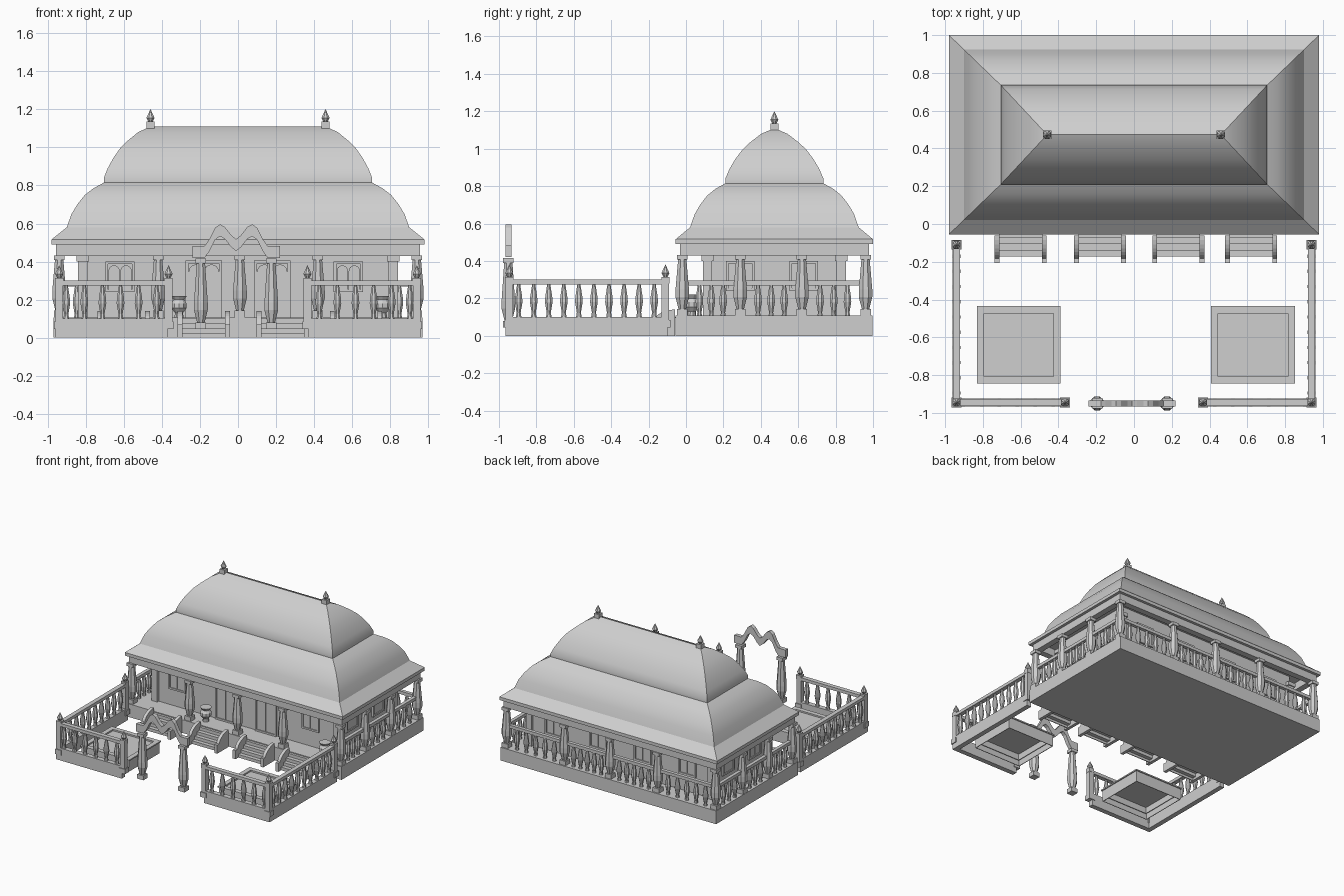
import bpy, bmesh, math
from mathutils import Matrix, Vector

cube = bpy.data.objects.get("Cube")
if cube:
    bpy.data.objects.remove(cube, do_unlink=True)

stone = bpy.data.materials.new("light_grey_stone")
stone.use_nodes = True
GREY = (0.62, 0.62, 0.62, 1)
stone.diffuse_color = GREY
stone.node_tree.nodes["Principled BSDF"].inputs["Base Color"].default_value = GREY

CY = 0.4725          # centre of the house in depth
SIDES = (-1, 1)


class Part:
    """Collects boxes, turned shapes and plates into one named object."""

    def __init__(self, name):
        self.name, self.bm = name, bmesh.new()

    def box(self, x0, x1, y0, y1, z0, z1):
        size = Vector((x1 - x0, y1 - y0, z1 - z0))
        mid = Vector((x0 + x1, y0 + y1, z0 + z1)) / 2
        bmesh.ops.create_cube(self.bm, size=1, matrix=Matrix.Translation(mid) @ Matrix.Diagonal(size).to_4x4())

    def block(self, x, y, half, z0, z1):
        self.box(x - half, x + half, y - half, y + half, z0, z1)

    def ring(self, x, y, hx, hy, w, z0, z1):
        for s in SIDES:
            cx, cy = x + s * (hx - w / 2), y + s * (hy - w / 2)
            self.box(cx - w / 2, cx + w / 2, y - hy, y + hy, z0, z1)
            self.box(x - hx + w, x + hx - w, cy - w / 2, cy + w / 2, z0, z1)

    def turned(self, x, y, profile, sides):
        rings = []
        for r, z in profile:
            angles = [2 * math.pi * (i + 0.5) / sides for i in range(sides)]
            rings.append([self.bm.verts.new((x + r * math.cos(a), y + r * math.sin(a), z)) for a in angles])
        self.bridge(rings)

    def bridge(self, rings):
        n = len(rings[0])
        for a, b in zip(rings, rings[1:]):
            for i in range(n):
                j = (i + 1) % n
                self.bm.faces.new((a[i], a[j], b[j], b[i]))
        self.bm.faces.new(rings[0][::-1])
        self.bm.faces.new(rings[-1])

    def prism(self, outline, offset):
        a = [self.bm.verts.new(p) for p in outline]
        b = [self.bm.verts.new(Vector(p) + Vector(offset)) for p in outline]
        self.bridge([a, b])

    def finish(self, smooth=None):
        bmesh.ops.recalc_face_normals(self.bm, faces=self.bm.faces)
        mesh = bpy.data.meshes.new(self.name)
        self.bm.to_mesh(mesh)
        self.bm.free()
        mesh.materials.append(stone)
        ob = bpy.data.objects.new(self.name, mesh)
        bpy.context.collection.objects.link(ob)
        if smooth:
            bpy.ops.object.select_all(action='DESELECT')
            ob.select_set(True)
            bpy.context.view_layer.objects.active = ob
            bpy.ops.object.shade_smooth_by_angle(angle=math.radians(smooth))


def column(part, x, y, z0, z1):
    part.block(x, y, 0.028, z0, z0 + 0.035)
    part.turned(x, y, [(0.02, z0 + 0.03), (0.039, z0 + 0.1), (0.039, z0 + 0.14), (0.024, z1 - 0.025)], 8)
    part.block(x, y, 0.028, z1 - 0.025, z1)


def finial(part, x, y, z):
    part.block(x, y, 0.022, z, z + 0.035)
    part.turned(x, y, [(0.012, z + 0.035), (0.023, z + 0.055), (0.001, z + 0.1)], 8)


def baluster(part, x, y):
    part.turned(x, y, [(0.016, 0.1), (0.012, 0.125), (0.022, 0.18), (0.02, 0.21), (0.009, 0.275)], 8)


def spread(a, b, n):
    return [a + (b - a) * (i + 0.5) / n for i in range(n)]


# Plinth
plinth = Part("plinth")
plinth.box(-0.97, 0.97, -0.055, 0.998, 0, 0.107)
plinth.finish()

# Hall with corner pilasters
hall = Part("hall_walls")
hall.box(-0.815, 0.815, 0.11, 0.835, 0.1, 0.49)
for s in SIDES:
    for y in (0.115, 0.83):
        hall.block(s * 0.815, y, 0.025, 0.1, 0.4)
        hall.block(s * 0.815, y, 0.033, 0.4, 0.43)
hall.finish()


# Openings: frame strips with arched panels, on any of the four walls
def opening(part, centre, along, out, half, z0, z1):
    c, u, n = Vector(centre), Vector(along), Vector(out)
    up = Vector((0, 0, 1))
    t = 0.014
    for a, b, lo, hi in ((-half, -half + t, z0, z1), (half - t, half, z0, z1),
                         (-half, half, z1 - t, z1), (-half, half, z0, z0 + t)):
        part.prism([c + u * p + up * q for p, q in ((a, lo), (b, lo), (b, hi), (a, hi))], n * 0.015)
    r = (half - t) / 2 - 0.002
    for s in SIDES:
        mid = c + u * s * (half - t) / 2
        arch = [mid + u * r * math.cos(k * math.pi / 8) + up * (z1 - 0.02 - r + r * math.sin(k * math.pi / 8))
                for k in range(9)]
        part.prism([mid - u * r + up * z0, mid + u * r + up * z0] + arch, n * 0.008)


windows, doors = Part("windows"), Part("doors")
for s in SIDES:
    opening(doors, (s * 0.18, 0.11, 0), (1, 0, 0), (0, -1, 0), 0.095, 0.107, 0.405)
    for y in (0.29, 0.63):
        opening(windows, (s * 0.815, y, 0), (0, 1, 0), (s, 0, 0), 0.077, 0.24, 0.4)
    opening(windows, (s * 0.6 - 0.02, 0.11, 0), (1, 0, 0), (0, -1, 0), 0.077, 0.24, 0.4)
    for x in (0.2, 0.6):
        opening(windows, (s * x, 0.835, 0), (1, 0, 0), (0, 1, 0), 0.077, 0.24, 0.4)
windows.finish()
doors.finish()

# Veranda columns
XS = (-0.94, -0.42, 0.01, 0.42, 0.94)
YS = (-0.02, 0.29, 0.62, 0.96)
columns = Part("veranda_columns")
for x in XS:
    for y in (YS[0], YS[-1]):
        column(columns, x, y, 0.107, 0.432)
for s in SIDES:
    for y in YS[1:-1]:
        column(columns, s * 0.94, y, 0.107, 0.432)
columns.finish()

# Veranda railing on the sides and back
railing = Part("veranda_railing")
for s in SIDES:
    railing.box(s * 0.94 - 0.014, s * 0.94 + 0.014, YS[0], YS[-1], 0.27, 0.295)
    for a, b in zip(YS, YS[1:]):
        for y in spread(a + 0.06, b - 0.06, 3):
            baluster(railing, s * 0.94, y)
railing.box(XS[0], XS[-1], YS[-1] - 0.014, YS[-1] + 0.014, 0.27, 0.295)
for a, b in zip(XS, XS[1:]):
    for x in spread(a + 0.05, b - 0.05, 5):
        baluster(railing, x, YS[-1])
railing.finish()

# Beam ring and eave slab
eaves = Part("eaves")
eaves.ring(0, CY, 0.957, 0.505, 0.05, 0.43, 0.492)
eaves.box(-0.98, 0.98, CY - 0.5275, CY + 0.5275, 0.49, 0.516)
eaves.finish()

# Two-tier domed hip roof: (inset from the eave, height)
ROOF = [(0, 0.516), (0.08, 0.58), (0.105, 0.65), (0.135, 0.7), (0.175, 0.75), (0.22, 0.785), (0.275, 0.815),
        (0.275, 0.84), (0.295, 0.89), (0.325, 0.945), (0.36, 0.995), (0.4, 1.035), (0.455, 1.08), (0.52, 1.11)]
roof = Part("roof")
loops = []
for inset, z in ROOF[:-1]:
    hx = 0.98 - inset
    hy = min(0.5275 - 0.964 * inset, 1.071 * (0.52 - inset))
    loops.append([roof.bm.verts.new((sx * hx, CY + sy * hy, z))
                  for sx, sy in ((-1, -1), (1, -1), (1, 1), (-1, 1))])
roof.bridge(loops)
roof.bm.faces.ensure_lookup_table()
roof.bm.faces.remove(roof.bm.faces[-1])
west, east = [roof.bm.verts.new((s * 0.46, CY, ROOF[-1][1])) for s in SIDES]
a, b, c, d = loops[-1]
for f in ((a, b, east, west), (b, c, east), (c, d, west, east), (d, a, west)):
    roof.bm.faces.new(f)
roof.finish(smooth=28)

finials = Part("roof_finials")
for s in SIDES:
    finial(finials, s * 0.46, CY, 1.1)
finials.finish()

# Four stair flights: thin treads and risers between curved cheeks
stairs = Part("stairs")
for x in (-0.6, -0.18, 0.235, 0.62):
    for i in range(4):
        top, front = 0.1 - 0.025 * i, -0.075 - 0.032 * i
        stairs.box(x - 0.115, x + 0.115, front, front + 0.038, top - 0.006, top)
        stairs.box(x - 0.115, x + 0.115, front, front + 0.006, top - 0.025, top)
    for s in SIDES:
        curve = [(x + s * 0.125 - 0.0125, -0.06 - 0.125 * math.sin(t), 0.05 + 0.09 * math.cos(t))
                 for t in (k * math.pi / 16 for k in range(9))]
        stairs.prism([(curve[0][0], -0.06, 0)] + curve + [(curve[0][0], -0.185, 0)], (0.025, 0, 0))
        stairs.box(x + s * 0.125 - 0.0125, x + s * 0.125 + 0.0125, -0.207, -0.18, 0, 0.07)
stairs.finish()

# Garden fence: low wall, rail, balusters and posts
FY = -0.945
fence = Part("garden_fence")
for s in SIDES:
    fx = s * 0.94
    for half, z0, z1 in ((0.02, 0, 0.1), (0.018, 0.275, 0.3)):
        fence.box(fx - half, fx + half, FY - half, -0.1, z0, z1)
        fence.box(min(fx, s * 0.37), max(fx, s * 0.37), FY - half, FY + half, z0, z1)
    for y in spread(FY + 0.01, -0.13, 10):
        baluster(fence, fx, y)
    for x in spread(0.95, 0.38, 6):
        baluster(fence, s * x, FY)
    for x, y in ((fx, FY), (fx, -0.11), (s * 0.365, FY)):
        fence.block(x, y, 0.026, 0.045, 0.085)
        fence.block(x, y, 0.02, 0.08, 0.28)
        finial(fence, x, y, 0.28)
fence.finish()

# Gate: two columns carrying a wavy double arch
gate = Part("gate")
GX, GY = -0.01, -0.95
for s in SIDES:
    column(gate, GX + s * 0.185, GY, 0.045, 0.415)
wave = [(0.23, 0.455), (0.165, 0.455), (0.14, 0.49), (0.11, 0.55), (0.085, 0.568), (0.06, 0.555), (0.025, 0.51), (0, 0.49)]
path = [(GX - x, z) for x, z in wave] + [(GX + x, z) for x, z in wave[-2::-1]]
outline = [(x, GY - 0.016, z + 0.028) for x, z in path] + [(x, GY - 0.016, z - 0.035) for x, z in path[::-1]]
gate.prism(outline, (0, 0.032, 0))
gate.finish()

# Square planters: hollow double shell, rim and soil plate
planters = Part("planters")
for px in (-0.61, 0.63):
    py, hx, hy = -0.64, 0.222, 0.205
    planters.ring(px, py, hx, hy, 0.038, 0.09, 0.1)
    planters.ring(px, py, hx - 0.008, hy - 0.008, 0.005, 0, 0.09)
    planters.ring(px, py, hx - 0.033, hy - 0.033, 0.005, 0.03, 0.09)
    planters.box(px - hx + 0.036, px + hx - 0.036, py - hy + 0.036, py + hy - 0.036, 0.08, 0.088)
planters.finish()

# Veranda pots
pots = Part("pots")
for x in (-0.31, 0.76):
    pots.turned(x, 0.03, [(0.025, 0.107), (0.022, 0.13), (0.042, 0.155), (0.042, 0.18), (0.03, 0.2), (0.044, 0.22)], 10)
pots.finish()
